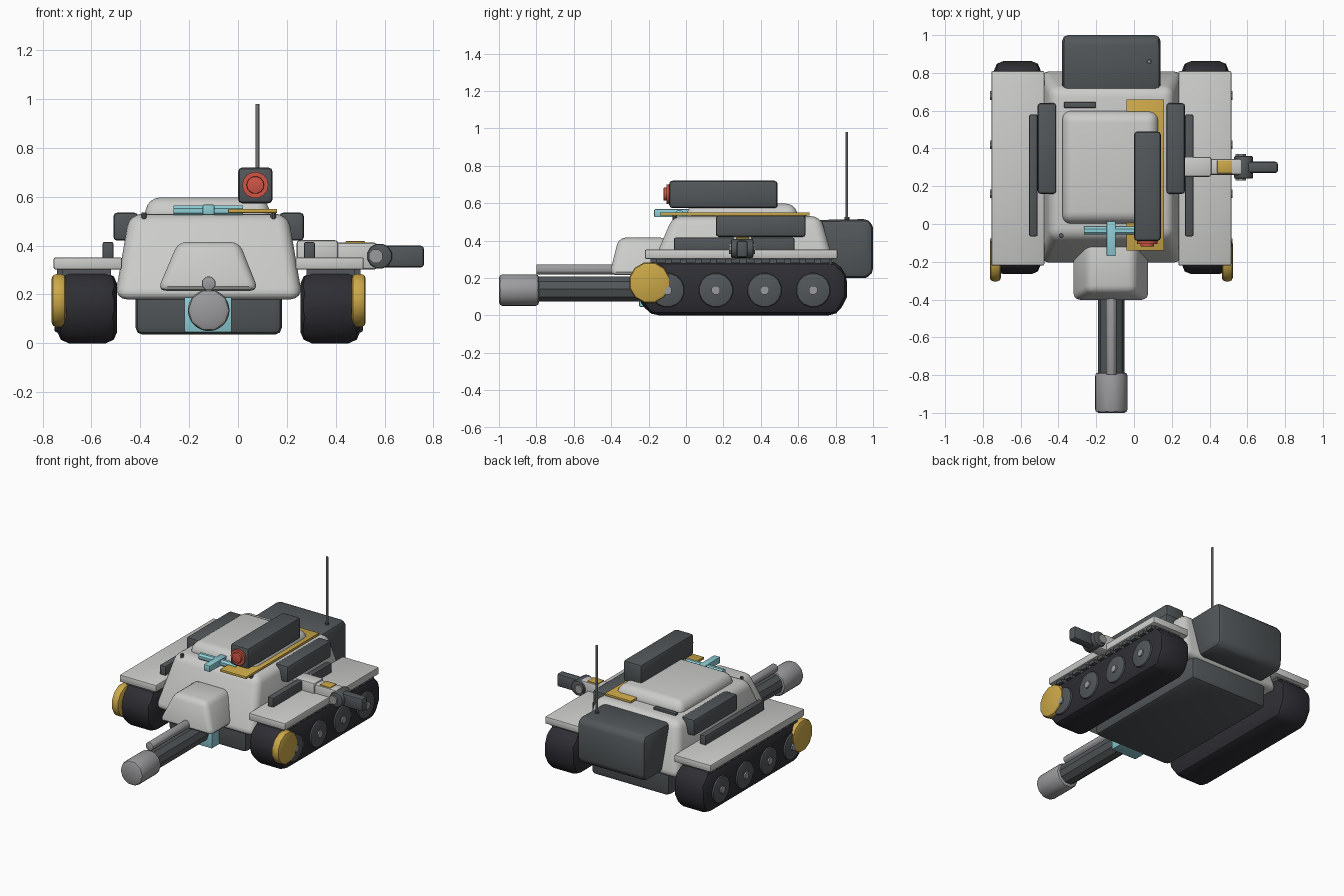
import bpy, bmesh, math
from mathutils import Matrix

if "Cube" in bpy.data.objects:
    bpy.data.objects.remove(bpy.data.objects["Cube"])

CX = -0.12  # centre line of the vehicle


def material(name, rgb):
    m = bpy.data.materials.new(name)
    m.diffuse_color = (*rgb, 1)
    m.use_nodes = True
    m.node_tree.nodes["Principled BSDF"].inputs["Base Color"].default_value = m.diffuse_color
    return m


LIGHT = material("light grey", (0.60, 0.60, 0.59))
DARK = material("dark grey", (0.085, 0.095, 0.10))
RUBBER = material("track black", (0.028, 0.027, 0.034))
STEEL = material("steel grey", (0.33, 0.33, 0.34))
GOLD = material("gold", (0.60, 0.39, 0.065))
CYAN = material("cyan", (0.27, 0.61, 0.67))
RED = material("red", (0.62, 0.09, 0.06))


def finish(name, bm, mat, bevel=0, segments=2):
    bmesh.ops.recalc_face_normals(bm, faces=bm.faces[:])
    if bevel:
        sharp = [e for e in bm.edges if e.calc_face_angle(0) > 0.6]
        bmesh.ops.bevel(bm, geom=sharp, offset=bevel, segments=segments,
                        profile=0.5, affect='EDGES', clamp_overlap=True)
    mesh = bpy.data.meshes.new(name)
    bm.to_mesh(mesh)
    bm.free()
    mesh.materials.append(mat)
    ob = bpy.data.objects.new(name, mesh)
    bpy.context.collection.objects.link(ob)
    bpy.context.view_layer.objects.active = ob
    bpy.ops.object.select_all(action='DESELECT')
    ob.select_set(True)
    bpy.ops.object.shade_smooth_by_angle(angle=math.radians(35))
    return ob


def taper(name, mat, bottom, top, z0, z1, bevel=0.01, segments=2):
    """Block between two rectangles (x0, x1, y0, y1) at heights z0 and z1."""
    bm = bmesh.new()
    rings = []
    for (x0, x1, y0, y1), z in ((bottom, z0), (top, z1)):
        rings.append([bm.verts.new((x, y, z)) for x, y in
                      ((x0, y0), (x1, y0), (x1, y1), (x0, y1))])
    lo, hi = rings
    bm.faces.new(lo)
    bm.faces.new(hi)
    for i in range(4):
        j = (i + 1) % 4
        bm.faces.new((lo[i], lo[j], hi[j], hi[i]))
    return finish(name, bm, mat, bevel, segments)


def box(name, mat, x0, x1, y0, y1, z0, z1, bevel=0.01, segments=2):
    r = (x0, x1, y0, y1)
    return taper(name, mat, r, r, z0, z1, bevel, segments)


def rod(name, mat, axis, start, end, u, v, r, sides=12, bevel=0, r2=None):
    """Cylinder along an axis; u, v are the other two coordinates in order."""
    bm = bmesh.new()
    bmesh.ops.create_cone(bm, cap_ends=True, segments=sides, radius1=r,
                          radius2=r2 or r, depth=end - start)
    bmesh.ops.rotate(bm, verts=bm.verts, matrix=Matrix.Rotation(math.pi / sides, 3, 'Z'))
    mid = (start + end) / 2
    if axis == 'X':
        bmesh.ops.rotate(bm, verts=bm.verts, matrix=Matrix.Rotation(math.pi / 2, 3, 'Y'))
        loc = (mid, u, v)
    elif axis == 'Y':
        bmesh.ops.rotate(bm, verts=bm.verts, matrix=Matrix.Rotation(-math.pi / 2, 3, 'X'))
        loc = (u, mid, v)
    else:
        loc = (u, v, mid)
    bmesh.ops.translate(bm, verts=bm.verts, vec=loc)
    return finish(name, bm, mat, bevel)


def side_profile(name, mat, pts, x0, x1, bevel, segments=2):
    """Extrude a (y, z) outline from x0 to x1."""
    bm = bmesh.new()
    f = bm.faces.new([bm.verts.new((x0, y, z)) for y, z in pts])
    ext = bmesh.ops.extrude_face_region(bm, geom=[f])["geom"]
    bmesh.ops.translate(bm, vec=(x1 - x0, 0, 0),
                        verts=[g for g in ext if isinstance(g, bmesh.types.BMVert)])
    return finish(name, bm, mat, bevel, segments)


# Hull and upper body
box("lower_hull", DARK, -0.42, 0.18, -0.17, 0.79, 0.035, 0.30, 0.03)
taper("upper_body", LIGHT, (-0.505, 0.265, -0.22, 0.82), (-0.445, 0.205, -0.07, 0.72),
      0.18, 0.53, 0.05, 4)
taper("roof_hatch", LIGHT, (-0.39, 0.14, -0.01, 0.61), (-0.365, 0.115, 0.02, 0.58),
      0.50, 0.597, 0.045, 4)
box("rear_slot", DARK, -0.37, -0.20, 0.615, 0.645, 0.525, 0.545, 0.004)
for x in (CX - 0.265, CX + 0.265):
    rod("roof_bolt", DARK, 'Z', 0.51, 0.535, x, -0.06, 0.012, 8)

# Rear stowage pack with antenna
side_profile("rear_pack", DARK, [(0.69, 0.51), (0.98, 0.515), (1.0, 0.47),
                                 (1.0, 0.22), (0.96, 0.20), (0.78, 0.20)],
             -0.38, 0.14, 0.03)
rod("antenna", STEEL, 'Z', 0.50, 0.98, 0.08, 0.86, 0.008, 8)
rod("antenna_base", DARK, 'Z', 0.50, 0.525, 0.08, 0.86, 0.014, 8)

# Main gun
taper("gun_mantlet", LIGHT, (-0.33, 0.085, -0.41, -0.10), (-0.245, 0.005, -0.36, -0.10),
      0.215, 0.415, 0.035, 3)
rod("gun_barrel", DARK, 'Y', -0.82, -0.12, CX, 0.14, 0.07, 10)
rod("gun_muzzle", STEEL, 'Y', -1.0, -0.785, CX, 0.135, 0.089, 10, 0.02)
rod("gun_upper_tube", STEEL, 'Y', -0.80, -0.30, CX, 0.245, 0.03, 8, 0.005)
box("gun_cradle", CYAN, -0.22, -0.025, -0.25, -0.10, 0.045, 0.19, 0.006)

# Running gear on both sides
TRACK = [(-0.265, 0.10), (-0.265, 0.21), (-0.20, 0.29), (0.80, 0.29),
         (0.862, 0.22), (0.862, 0.10), (0.81, 0.0), (-0.19, 0.0)]
for s, side in ((-1, "left"), (1, "right")):
    def span(a, b):
        return sorted((CX + s * a, CX + s * b))
    side_profile(side + "_track", RUBBER, TRACK, *span(0.375, 0.62), 0.05, 2)
    box(side + "_fender", LIGHT, *span(0.355, 0.635), -0.22, 0.81, 0.302, 0.352, 0.008)
    box(side + "_fender_rail", DARK, *span(0.40, 0.60), -0.19, 0.78, 0.27, 0.304, 0)
    for i in range(12):
        y = -0.16 + i * 0.08
        box(side + "_rail_clip", DARK, *span(0.59, 0.622), y, y + 0.05, 0.28, 0.304, 0)
    for y in (-0.10, 0.16, 0.42, 0.68):
        rod(side + "_wheel", DARK, 'X', *span(0.55, 0.632), y, 0.135, 0.092, 16, 0.01)
        rod(side + "_wheel_hub", STEEL, 'X', *span(0.60, 0.642), y, 0.135, 0.025, 8)
    rod(side + "_drive_cover", GOLD, 'X', *span(0.585, 0.643), -0.195, 0.175, 0.112, 12, 0.018)
    box(side + "_body_case", DARK, *span(0.29, 0.39), 0.16, 0.64, 0.42, 0.535, 0.015)
    box(side + "_fender_case", DARK, *span(0.39, 0.435), -0.065, 0.58, 0.34, 0.415, 0.008)

# Roof sensor on its mounting plate
box("sensor_plate", GOLD, -0.04, 0.16, -0.14, 0.66, 0.534, 0.55, 0.002)
box("sensor_stand", DARK, 0.04, 0.10, 0.05, 0.40, 0.54, 0.60, 0)
box("sensor_box", DARK, 0.0, 0.142, -0.09, 0.49, 0.573, 0.72, 0.018)
rod("sensor_rim", RED, 'Y', -0.105, -0.08, 0.071, 0.648, 0.054, 14)
rod("sensor_lens", RED, 'Y', -0.12, -0.10, 0.071, 0.648, 0.036, 14, 0.005)

# Small roof gun
rod("roof_gun_bar", CYAN, 'X', -0.265, 0.02, -0.035, 0.543, 0.023, 8)
box("roof_gun_body", CYAN, -0.145, -0.097, -0.17, 0.02, 0.525, 0.568, 0.005)

# Arm on the right side
box("arm_base", LIGHT, 0.24, 0.41, 0.25, 0.355, 0.32, 0.422, 0.012)
box("arm_link", LIGHT, 0.38, 0.57, 0.26, 0.345, 0.302, 0.412, 0.012)
box("arm_band", GOLD, 0.44, 0.52, 0.268, 0.337, 0.31, 0.418, 0.003)
rod("arm_joint", DARK, 'Y', 0.24, 0.36, 0.58, 0.357, 0.052, 12, 0.008)
rod("arm_joint_pin", STEEL, 'Y', 0.23, 0.37, 0.565, 0.357, 0.03, 8)
box("arm_tip", DARK, 0.59, 0.762, 0.27, 0.33, 0.31, 0.40, 0.014)
